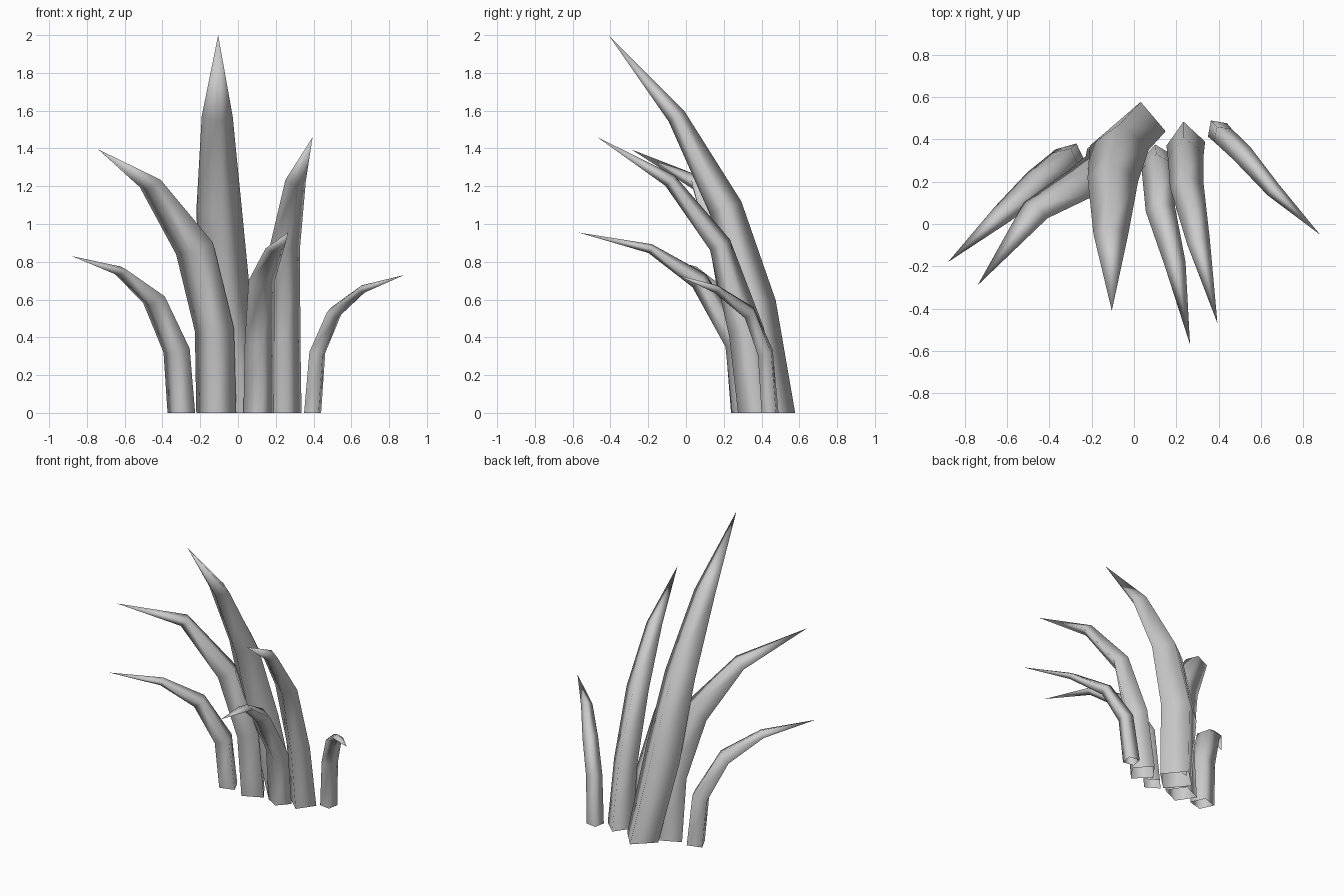
import bpy, bmesh
from mathutils import Vector

if "Cube" in bpy.data.objects:
    bpy.data.objects.remove(bpy.data.objects["Cube"])

UP = Vector((0, 0, 1))


def blade(name, side, rings, tip):
    """Curved four-sided blade, flat along 'side'. Ring: x, y, z, half width, half depth."""
    pts = [Vector(r[:3]) for r in rings] + [Vector(tip)]
    side = Vector((*side, 0)).normalized()
    bm = bmesh.new()
    loops = []
    for i, r in enumerate(rings):
        if i == 0:
            tangent = UP
        else:
            tangent = ((pts[i + 1] - pts[i]).normalized()
                       + (pts[i] - pts[i - 1]).normalized()).normalized()
        s = (side - tangent * side.dot(tangent)).normalized()
        depth = tangent.cross(s)
        w, t = r[3], r[4]
        loops.append([bm.verts.new(pts[i] + o) for o in
                      (s * w, depth * t, -s * w, -depth * t)])
    for a, b in zip(loops, loops[1:]):
        for k in range(4):
            n = (k + 1) % 4
            bm.faces.new((a[k], a[n], b[n], b[k]))
    top = bm.verts.new(tip)
    for k in range(4):
        bm.faces.new((loops[-1][k], loops[-1][(k + 1) % 4], top))
    # smooth sides, open at the ground
    for f in bm.faces:
        f.smooth = True
    bmesh.ops.recalc_face_normals(bm, faces=bm.faces)
    mesh = bpy.data.meshes.new(name)
    bm.to_mesh(mesh)
    bm.free()
    ob = bpy.data.objects.new(name, mesh)
    bpy.context.collection.objects.link(ob)


# tall central blade
blade("tall_blade", (1, -.05),
      [(.025, .445, 0, .125, .133), (-.07, .36, .57, .14, .118),
       (-.10, .21, 1.085, .12, .09), (-.11, -.05, 1.57, .082, .05)],
      (-.105, -.41, 2.0))
# medium blades either side
blade("left_medium_blade", (1, -.28),
      [(-.115, .33, 0, .11, .095), (-.125, .29, .44, .108, .09),
       (-.23, .20, .87, .11, .075), (-.465, .065, 1.215, .07, .042)],
      (-.74, -.29, 1.395))
blade("right_medium_blade", (.99, .1),
      [(.245, .38, 0, .092, .105), (.245, .32, .43, .085, .095),
       (.25, .18, .89, .08, .06), (.305, -.085, 1.23, .055, .037)],
      (.395, -.47, 1.46))
# short outer and front blades
blade("left_short_blade", (1, -.45),
      [(-.30, .32, 0, .08, .067), (-.325, .30, .33, .078, .065),
       (-.445, .205, .60, .073, .05), (-.625, .045, .75, .05, .027)],
      (-.88, -.18, .83))
blade("front_short_blade", (1, .15),
      [(.11, .31, 0, .082, .067), (.115, .27, .37, .08, .065),
       (.125, .07, .70, .07, .05), (.195, -.19, .87, .05, .025)],
      (.265, -.57, .955))
blade("right_short_blade", (1, .7),
      [(.395, .445, 0, .055, .055), (.42, .42, .32, .052, .05),
       (.51, .335, .53, .05, .04), (.66, .16, .655, .037, .022)],
      (.88, -.05, .73))
